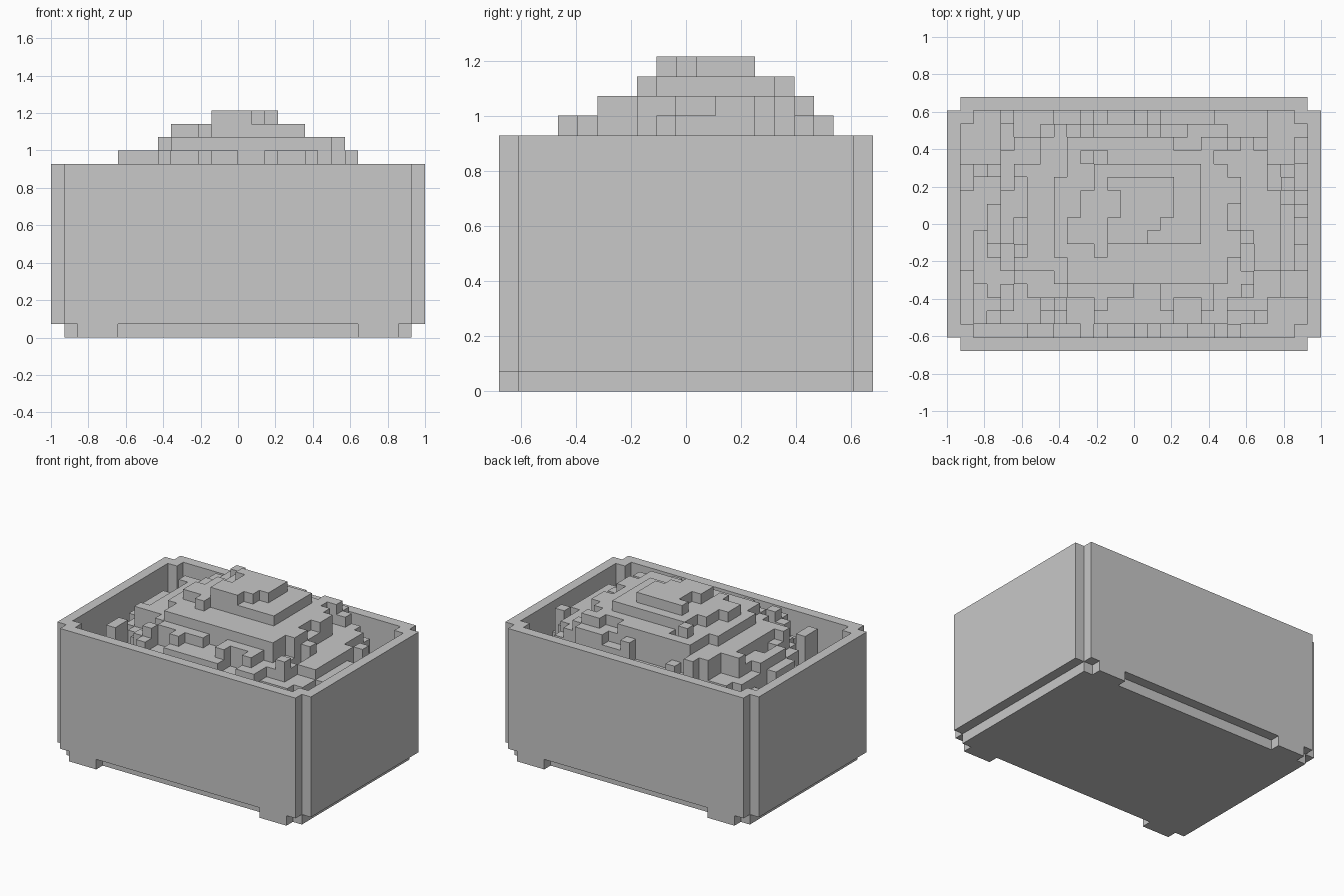
import bpy, bmesh, random
from mathutils import Vector

random.seed(11)
V = 2 / 28                               # edge of one cube cell
ORIGIN = Vector((-1, -9.5 * V, 0))       # corner of the cell grid

cube = bpy.data.objects.get("Cube")
if cube:
    bpy.data.objects.remove(cube, do_unlink=True)

stone = bpy.data.materials.new("stone grey")
stone.diffuse_color = (0.58, 0.58, 0.58, 1)
stone.use_nodes = True
bsdf = next(n for n in stone.node_tree.nodes if n.type == 'BSDF_PRINCIPLED')
bsdf.inputs["Base Color"].default_value = stone.diffuse_color
bsdf.inputs["Roughness"].default_value = 0.9


def finish(name, bm):
    mesh = bpy.data.meshes.new(name)
    bm.to_mesh(mesh)
    bm.free()
    mesh.materials.append(stone)
    obj = bpy.data.objects.new(name, mesh)
    bpy.context.scene.collection.objects.link(obj)


def block(name, lo, hi):
    """Box between two corners given in grid cells."""
    lo, hi = ORIGIN + Vector(lo) * V, ORIGIN + Vector(hi) * V
    bm = bmesh.new()
    bmesh.ops.create_cube(bm, size=1)
    for v in bm.verts:
        v.co = (lo + hi) / 2 + v.co * (hi - lo)
    finish(name, bm)


# Crate: floor, four walls, corner posts and feet
RIM = 13
block("floor", (1, 1, 0), (27, 18, 1))
for name, y in (("front", 0), ("back", 18)):
    block(name + "_wall", (1, y, 1), (27, y + 1, RIM))
    for side, x in (("right", 2), ("left", 23)):
        block(f"{name}_{side}_foot", (x, y, 0), (x + 3, y + 1, 1))
for side, x, post in (("right", 0, 1), ("left", 27, 26)):
    block(side + "_wall", (x, 1, 1), (x + 1, 18, RIM))
    for end, y in (("front", 1), ("back", 17)):
        block(f"{end}_{side}_post", (post, y, 1), (post + 1, y + 1, RIM))

# Rubble heap: stacked ragged layers, each inside its own bounds x0, x1, y0, y1
BASE = 7
LAYERS = [
    (1, 27, 1, 18), (1, 27, 1, 18), (2, 27, 1, 18),
    (3, 27, 1, 18), (3, 26, 1, 18), (4, 26, 2, 17),
    (5, 23, 3, 17), (8, 22, 5, 16), (9, 19, 7, 15), (12, 17, 8, 13),
]
cells = [(i, j) for i in range(1, 27) for j in range(1, 18)]
height = {c: BASE for c in cells}
for level, (x0, x1, y0, y1) in enumerate(LAYERS, BASE + 1):
    ragged = 0.15 if level < RIM else 0.35
    patch = {}
    for i, j in cells:
        if not (x0 <= i < x1 and y0 <= j < y1) or height[i, j] < level - 1:
            continue
        u = abs(2 * (i + 0.5 - x0) / (x1 - x0) - 1)
        w = abs(2 * (j + 0.5 - y0) / (y1 - y0) - 1)
        key = ((i + level) // 2, (j + level // 2) // 2)
        if key not in patch:
            patch[key] = random.uniform(-ragged, ragged)
        if (u ** 3 + w ** 3) ** (1 / 3) + patch[key] < 1.02:
            height[i, j] = level

bm = bmesh.new()


def quad(*corners):
    bm.faces.new([bm.verts.new(ORIGIN + Vector(c) * V) for c in corners])


for (i, j), h in height.items():
    # corners run counter-clockwise; each edge faces one neighbour
    ring = [(i, j), (i + 1, j), (i + 1, j + 1), (i, j + 1)]
    quad(*[(x, y, h) for x, y in ring])
    for k, (di, dj) in enumerate([(0, -1), (1, 0), (0, 1), (-1, 0)]):
        low = height.get((i + di, j + dj), h)
        if low < h:
            a, b = ring[k], ring[(k + 1) % 4]
            quad((*a, low), (*b, low), (*b, h), (*a, h))
bmesh.ops.remove_doubles(bm, verts=bm.verts, dist=V / 100)
bmesh.ops.dissolve_limit(bm, angle_limit=0.01, verts=bm.verts, edges=bm.edges)
finish("rubble_heap", bm)
